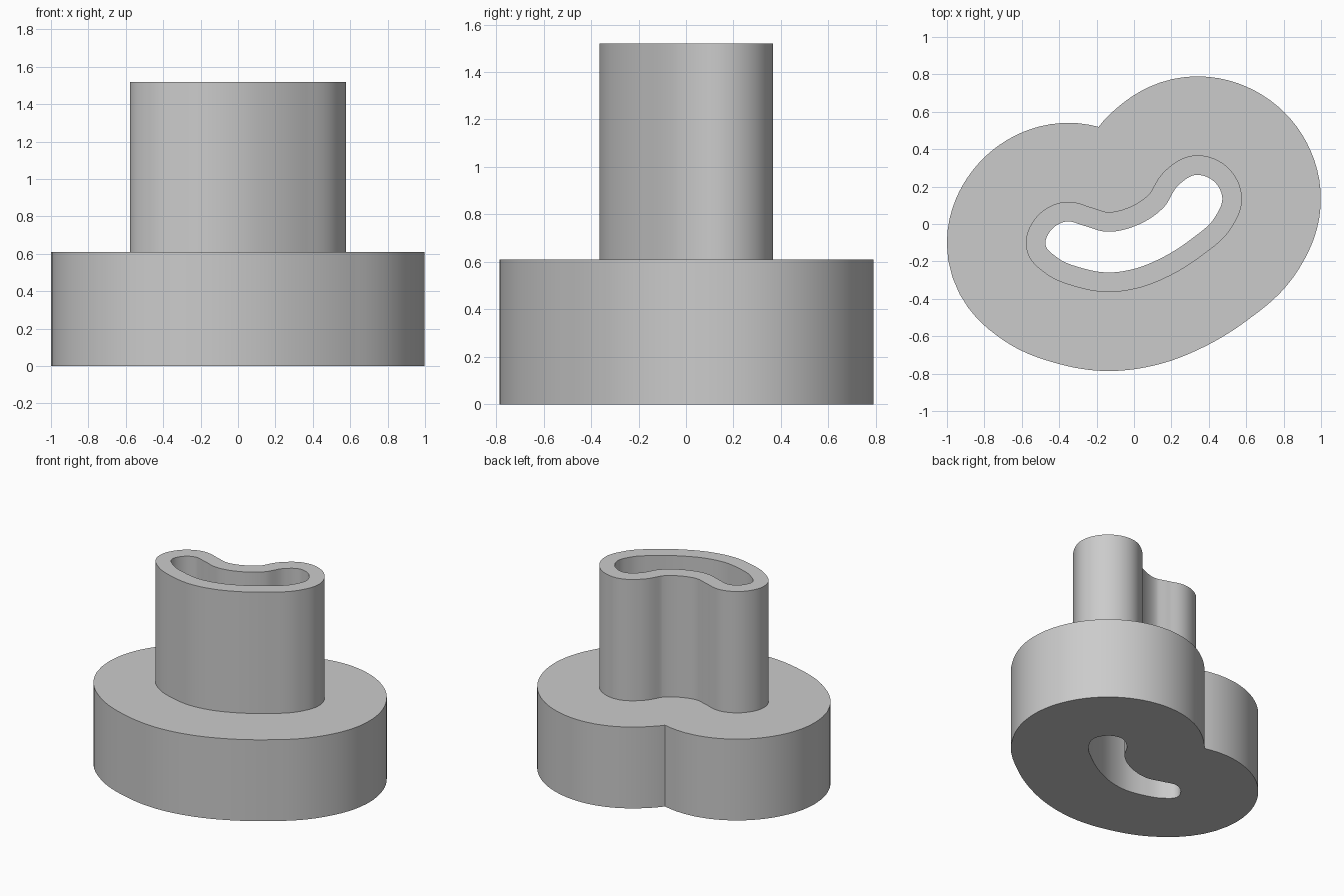
import bpy
import bmesh
import math
from mathutils import Vector
from mathutils.geometry import interpolate_bezier

cube = bpy.data.objects.get("Cube")
if cube:
    bpy.data.objects.remove(cube, do_unlink=True)

FLANGE_TOP, TUBE_TOP = 0.61, 1.52
WALL, FLANGE = 0.105, 0.527
STEPS = 10

# Kidney-shaped bore, counter-clockwise from its left end
BORE = [Vector((x, y, 0)) for x, y in (
    (-0.473, -0.11), (-0.41, -0.18), (-0.28, -0.235), (-0.145, -0.259),
    (0.0, -0.24), (0.14, -0.185), (0.3, -0.085), (0.435, 0.04),
    (0.472, 0.14), (0.425, 0.23), (0.33, 0.262), (0.24, 0.21),
    (0.16, 0.09), (0.02, -0.005), (-0.16, -0.04), (-0.265, -0.01),
    (-0.365, 0.013), (-0.445, -0.035))]
HUMPS = (10, 16)  # the two rear peaks, either side of the hollow


def smooth_loop(points):
    """Closed smooth curve through the points."""
    n = len(points)
    tangents = []
    for i, p in enumerate(points):
        a, b = p - points[i - 1], points[(i + 1) % n] - p
        tangents.append((a.normalized() * b.length + b.normalized() * a.length).normalized())
    loop = []
    for i, p in enumerate(points):
        j = (i + 1) % n
        q = points[j]
        reach = (q - p).length / 3
        loop += interpolate_bezier(p, p + tangents[i] * reach,
                                   q - tangents[j] * reach, q, STEPS + 1)[:-1]
    return loop


def offset_loop(loop, distance):
    """Parallel curve; where it crosses itself behind, it meets in a crease."""
    n = len(loop)
    out = []
    for i, p in enumerate(loop):
        t = (loop[(i + 1) % n] - loop[i - 1]).normalized()
        out.append(p + Vector((t.y, -t.x, 0)) * distance)
    bad = [i for i in range(HUMPS[0] * STEPS, HUMPS[1] * STEPS)
           if min((out[i] - p).length for p in loop) < distance - 0.002]
    if bad:
        first, last = bad[0], bad[-1]
        crease = (out[first - 1] + out[last + 1]) / 2
        for i in range(first, last + 1):
            out[i] = crease.copy()
    return out


bore = smooth_loop(BORE)
wall = offset_loop(bore, WALL)
flange = offset_loop(bore, FLANGE)

# Closed skin: underside, flange rim, shoulder, tube wall, top lip, bore
section = [(bore, 0), (flange, 0), (flange, FLANGE_TOP),
           (wall, FLANGE_TOP), (wall, TUBE_TOP), (bore, TUBE_TOP)]
bm = bmesh.new()
rings = [[bm.verts.new((p.x, p.y, z)) for p in loop] for loop, z in section]
for k, ring in enumerate(rings):
    following = rings[(k + 1) % len(rings)]
    for i in range(len(ring)):
        j = (i + 1) % len(ring)
        bm.faces.new((ring[i], ring[j], following[j], following[i]))
bmesh.ops.remove_doubles(bm, verts=bm.verts, dist=0.0005)
bmesh.ops.recalc_face_normals(bm, faces=bm.faces)

mesh = bpy.data.meshes.new("flanged_tube")
bm.to_mesh(mesh)
bm.free()
body = bpy.data.objects.new("flanged_tube", mesh)
bpy.context.collection.objects.link(body)

# Plain grey material
grey = bpy.data.materials.new("plain_grey")
grey.use_nodes = True
colour = (0.6, 0.6, 0.6, 1)
grey.diffuse_color = colour
grey.node_tree.nodes["Principled BSDF"].inputs["Base Color"].default_value = colour
mesh.materials.append(grey)

bpy.context.view_layer.objects.active = body
body.select_set(True)
bpy.ops.object.shade_smooth_by_angle(angle=math.radians(30))
